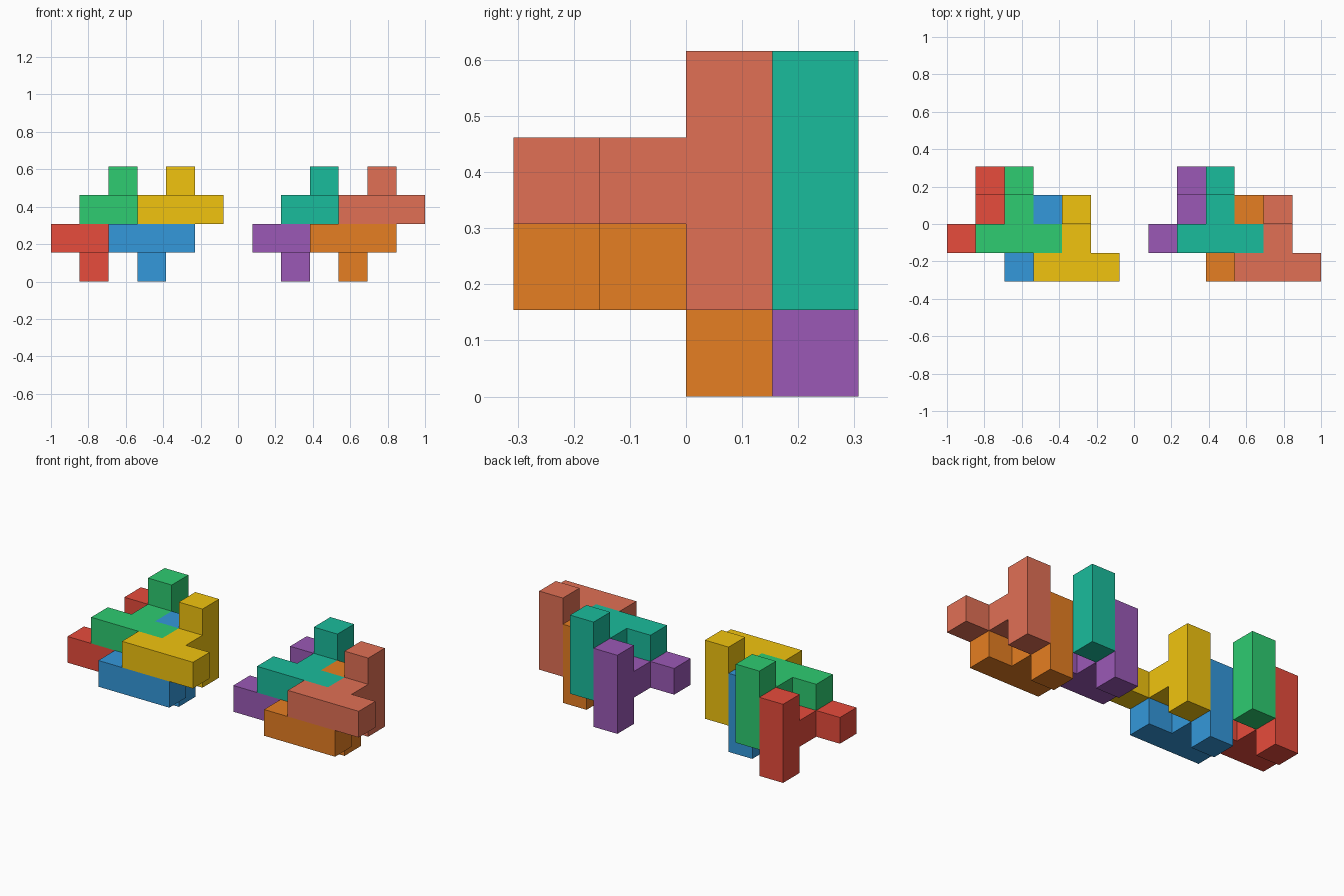
import bpy, bmesh
from mathutils import Vector

if "Cube" in bpy.data.objects:
    bpy.data.objects.remove(bpy.data.objects["Cube"])

U = 2 / 13                          # edge of one cube cell
ORIGIN = Vector((-6.5, -2, 0))      # grid corner, in cells

# One piece: a flat T whose stem ends in an upright bar
PIECE = [(0, 0, 1), (1, 0, 1), (2, 0, 1), (1, 1, 1),
         (1, 2, 0), (1, 2, 1), (1, 2, 2)]


def linear(hex_code):
    vals = [int(hex_code[i:i + 2], 16) / 255 for i in (0, 2, 4)]
    return [v / 12.92 if v <= 0.04045 else ((v + 0.055) / 1.055) ** 2.4 for v in vals] + [1]


def make_piece(name, offset, color):
    cells = {tuple(Vector(c) + Vector(offset)) for c in PIECE}
    bm = bmesh.new()
    # Outer skin only: a quad wherever a cell has no neighbour
    for c in cells:
        for axis in range(3):
            for side in (0, 1):
                n = list(c)
                n[axis] += 1 if side else -1
                if tuple(n) in cells:
                    continue
                a, b = (axis + 1) % 3, (axis + 2) % 3
                loop = [(0, 0), (1, 0), (1, 1), (0, 1)]
                verts = []
                for s, t in (loop if side else reversed(loop)):
                    p = Vector(c)
                    p[axis] += side
                    p[a] += s
                    p[b] += t
                    verts.append(bm.verts.new((p + ORIGIN) * U))
                bm.faces.new(verts)
    bmesh.ops.remove_doubles(bm, verts=bm.verts, dist=1e-4)
    bmesh.ops.dissolve_limit(bm, angle_limit=0.01, verts=bm.verts, edges=bm.edges)
    mesh = bpy.data.meshes.new(name)
    bm.to_mesh(mesh)
    bm.free()
    mat = bpy.data.materials.new(name + "_paint")
    mat.diffuse_color = linear(color)
    mat.use_nodes = True
    mat.node_tree.nodes["Principled BSDF"].inputs["Base Color"].default_value = mat.diffuse_color
    mesh.materials.append(mat)
    bpy.context.collection.objects.link(bpy.data.objects.new(name, mesh))


# Four interlocking positions, repeated in two clusters
SLOTS = [("lower_back", (0, 1, 0)), ("lower_front", (2, 0, 0)),
         ("upper_back", (1, 1, 1)), ("upper_front", (3, 0, 1))]
CLUSTERS = [("left", 0, ["e74c3c", "3498db", "2ecc71", "f1c40f"]),
            ("right", 7, ["9b59b6", "e67e22", "1abc9c", "e17055"])]
for side, dx, colors in CLUSTERS:
    for (slot, (x, y, z)), color in zip(SLOTS, colors):
        make_piece(f"{side}_{slot}_piece", (x + dx, y, z), color)
